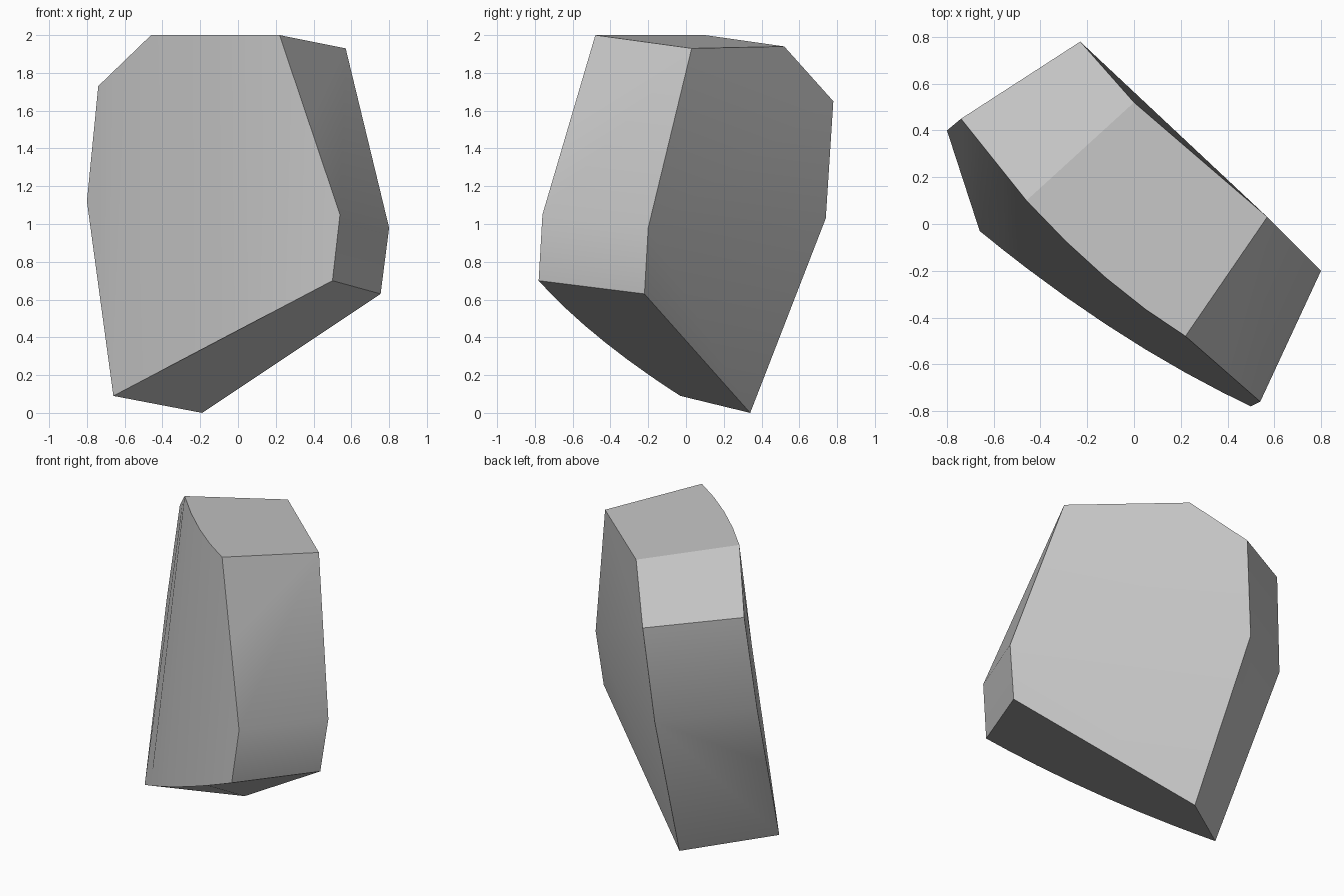
import bpy
import bmesh
from math import radians

cube = bpy.data.objects.get("Cube")
if cube:
    bpy.data.objects.remove(cube)

# Matching outline corners of the bowed front and the flat back, clockwise from the foot
names = ["foot", "flank", "shoulder", "top_right", "top_left", "side", "hip"]
front = dict(zip(names, [(-.66, -.03, .09), (-.80, .40, 1.12), (-.74, .45, 1.73), (-.46, .10, 2.0),
                         (.22, -.48, 2.0), (.54, -.76, 1.05), (.50, -.78, .70)]))
back = dict(zip(names, [(-.19, .34, 0), (-.29, .74, 1.03), (-.23, .78, 1.65), (0, .52, 1.94),
                        (.57, .03, 1.93), (.80, -.20, .98), (.755, -.22, .63)]))

# Forward bow of the long front edges
bow = {("top_right", "top_left"): .35, ("foot", "hip"): .15}
columns = [-.80, -.74, -.66, -.56, -.46, -.29, -.12, .05, .22, .38, .50, .54]

bm = bmesh.new()
front_verts = {n: bm.verts.new(p) for n, p in front.items()}
back_verts = {n: bm.verts.new(p) for n, p in back.items()}


def edge_points(a, b):
    """Vertices along one front edge, with a cut at every column."""
    p, q = front[a], front[b]
    points = [front_verts[a]]
    for x in columns:
        if p[0] < x < q[0]:
            t = (x - p[0]) / (q[0] - p[0])
            y = p[1] + t * (q[1] - p[1]) + bow.get((a, b), 0) * (x - p[0]) * (x - q[0])
            points.append(bm.verts.new((x, y, p[2] + t * (q[2] - p[2]))))
    return points + [front_verts[b]]


def chain(corners):
    """Build the side faces along a chain of corners and return its front rim."""
    rim = []
    for a, b in zip(corners, corners[1:]):
        points = edge_points(a, b)
        bm.faces.new(points + [back_verts[b], back_verts[a]])
        rim += points[:-1]
    return rim + [front_verts[corners[-1]]]


# Sides
upper = chain(["flank", "shoulder", "top_right", "top_left", "side"])
lower = chain(["flank", "foot", "hip", "side"])

# Bowed front, ruled between the two rims
for i in range(len(columns) - 1):
    loop = [lower[i], lower[i + 1], upper[i + 1], upper[i]]
    bm.faces.new(list(dict.fromkeys(loop)))

# Back, with a faint crease across the middle
bm.faces.new([back_verts[n] for n in names[1:6]])
bm.faces.new([back_verts[n] for n in ("foot", "flank", "side", "hip")])
bmesh.ops.recalc_face_normals(bm, faces=bm.faces[:])

mesh = bpy.data.meshes.new("rock_slab")
bm.to_mesh(mesh)
bm.free()
rock = bpy.data.objects.new("rock_slab", mesh)
bpy.context.collection.objects.link(rock)

# Stone colour
stone = bpy.data.materials.new("grey_stone")
stone.use_nodes = True
colour = (.55, .55, .55, 1)
stone.diffuse_color = colour
stone.node_tree.nodes["Principled BSDF"].inputs["Base Color"].default_value = colour
mesh.materials.append(stone)

# Smooth the bow, keep the cut edges sharp
bpy.ops.object.select_all(action="DESELECT")
rock.select_set(True)
bpy.context.view_layer.objects.active = rock
bpy.ops.object.shade_smooth_by_angle(angle=radians(30))
